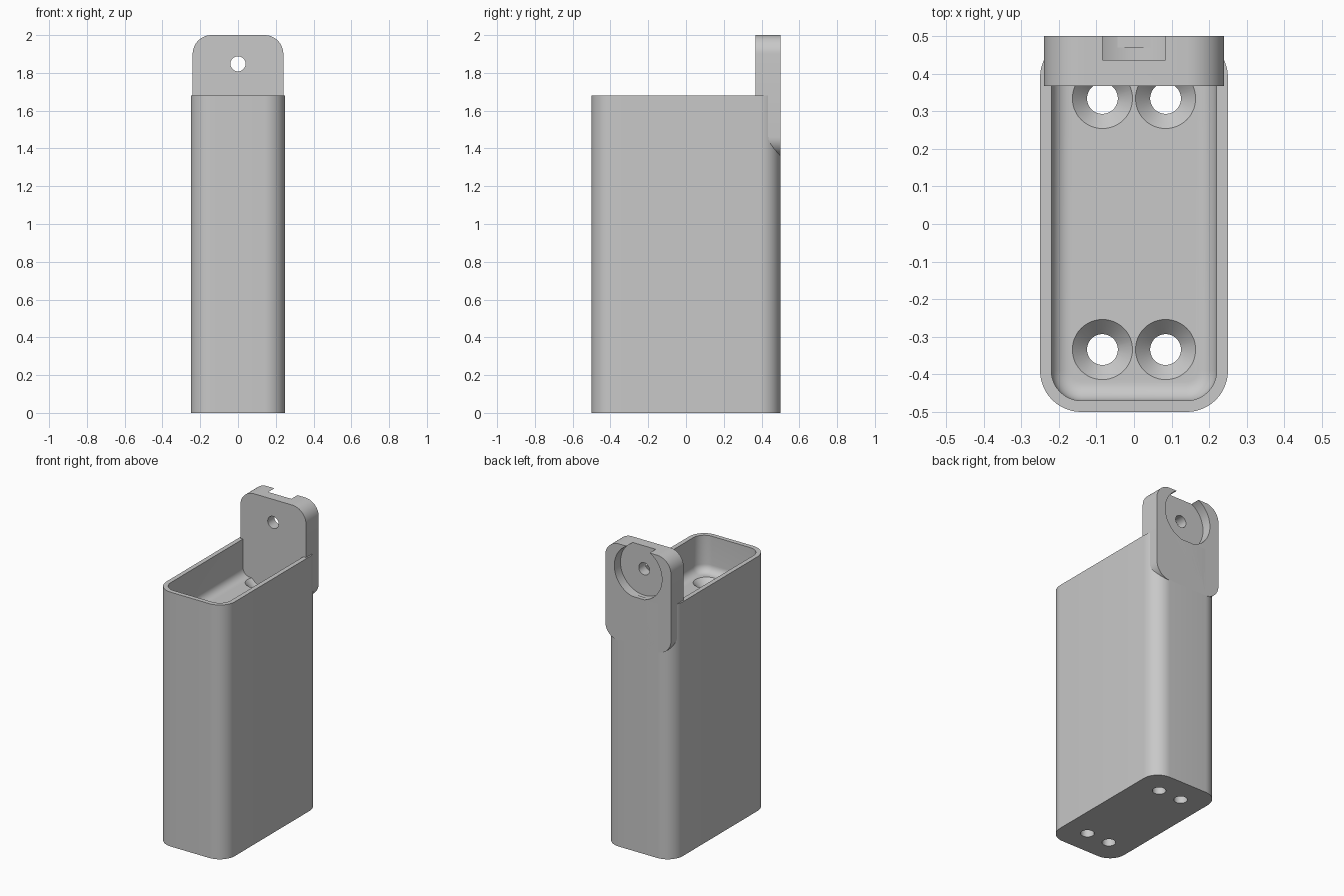
import bpy, bmesh, math
from mathutils import Matrix

if "Cube" in bpy.data.objects:
    bpy.data.objects.remove(bpy.data.objects["Cube"])

grey = bpy.data.materials.new("plain grey")
grey.use_nodes = True
COLOUR = (0.58, 0.58, 0.58, 1)
grey.diffuse_color = COLOUR
grey.node_tree.nodes["Principled BSDF"].inputs["Base Color"].default_value = COLOUR


def finish(bm, name):
    bmesh.ops.recalc_face_normals(bm, faces=bm.faces)
    mesh = bpy.data.meshes.new(name)
    bm.to_mesh(mesh)
    bm.free()
    mesh.materials.append(grey)
    ob = bpy.data.objects.new(name, mesh)
    bpy.context.collection.objects.link(ob)
    return ob


def rounded_block(name, low, high, axis, radius, floor_fillet=0):
    """Block whose edges along one axis are rounded, with an optional bottom fillet."""
    bm = bmesh.new()
    bmesh.ops.create_cube(bm, size=1)
    for v in bm.verts:
        v.co = [(a + b) / 2 + c * (b - a) for a, b, c in zip(low, high, v.co)]
    edges = [e for e in bm.edges
             if abs((e.verts[0].co - e.verts[1].co).normalized()[axis]) > 0.9]
    bmesh.ops.bevel(bm, geom=edges, offset=radius, segments=12, profile=0.5,
                    affect='EDGES', clamp_overlap=False)
    if floor_fillet:
        edges = [e for e in bm.edges
                 if all(abs(v.co.z - low[2]) < 1e-5 for v in e.verts)]
        bmesh.ops.bevel(bm, geom=edges, offset=floor_fillet, segments=8, profile=0.5,
                        affect='EDGES', clamp_overlap=False)
    return finish(bm, name)


def lathe(name, profile, matrix, sides=48):
    """Closed turned solid from (radius, height) pairs."""
    bm = bmesh.new()
    rings = [[bm.verts.new((r * math.cos(math.tau * i / sides),
                            r * math.sin(math.tau * i / sides), z))
              for i in range(sides)] for r, z in profile]
    for a, b in zip(rings, rings[1:]):
        for i in range(sides):
            j = (i + 1) % sides
            bm.faces.new((a[i], a[j], b[j], b[i]))
    bm.faces.new(rings[0])
    bm.faces.new(rings[-1])
    bm.transform(matrix)
    return finish(bm, name)


def cut(target, cutter):
    cutter.hide_render = True
    mod = target.modifiers.new("cut", 'BOOLEAN')
    mod.operation = 'DIFFERENCE'
    mod.solver = 'EXACT'
    mod.object = cutter
    bpy.context.view_layer.objects.active = target
    bpy.ops.object.modifier_apply(modifier=mod.name)
    bpy.data.objects.remove(cutter)


FLOOR = 1.44
TAB_FRONT = 0.367
HOLE_Z = 1.848

# Tall body with a shallow tray at the top
body = rounded_block("body", (-0.25, -0.5, 0), (0.25, 0.5, 1.68), 2, 0.11)
cut(body, rounded_block("tray_cutter", (-0.22, -0.47, FLOOR), (0.22, 0.47, 1.9),
                        2, 0.08, 0.05))

# Countersunk holes running down through the body
funnel = [(0.041, -0.1), (0.041, FLOOR - 0.04), (0.08, FLOOR), (0.08, FLOOR + 0.05)]
for x in (-0.084, 0.084):
    for y in (-0.334, 0.334):
        cut(body, lathe("hole_cutter", funnel, Matrix.Translation((x, y, 0))))

# Mounting tab at the back, with a round recess and a screw hole
tab = rounded_block("mounting_tab", (-0.24, TAB_FRONT, 1.36), (0.24, 0.5, 2), 1, 0.1)
turn = Matrix.Translation((0, 0, HOLE_Z)) @ Matrix.Rotation(-math.pi / 2, 4, 'X')
cut(tab, lathe("recess_cutter", [(0.174, 0.436), (0.174, 0.6)], turn, 64))
cut(tab, lathe("screw_cutter", [(0.04, 0.3), (0.04, 0.6)], turn))

# Smooth the round surfaces and keep the edges crisp
for ob in (body, tab):
    bpy.ops.object.select_all(action='DESELECT')
    ob.select_set(True)
    bpy.context.view_layer.objects.active = ob
    bpy.ops.object.shade_smooth_by_angle(angle=math.radians(30))
